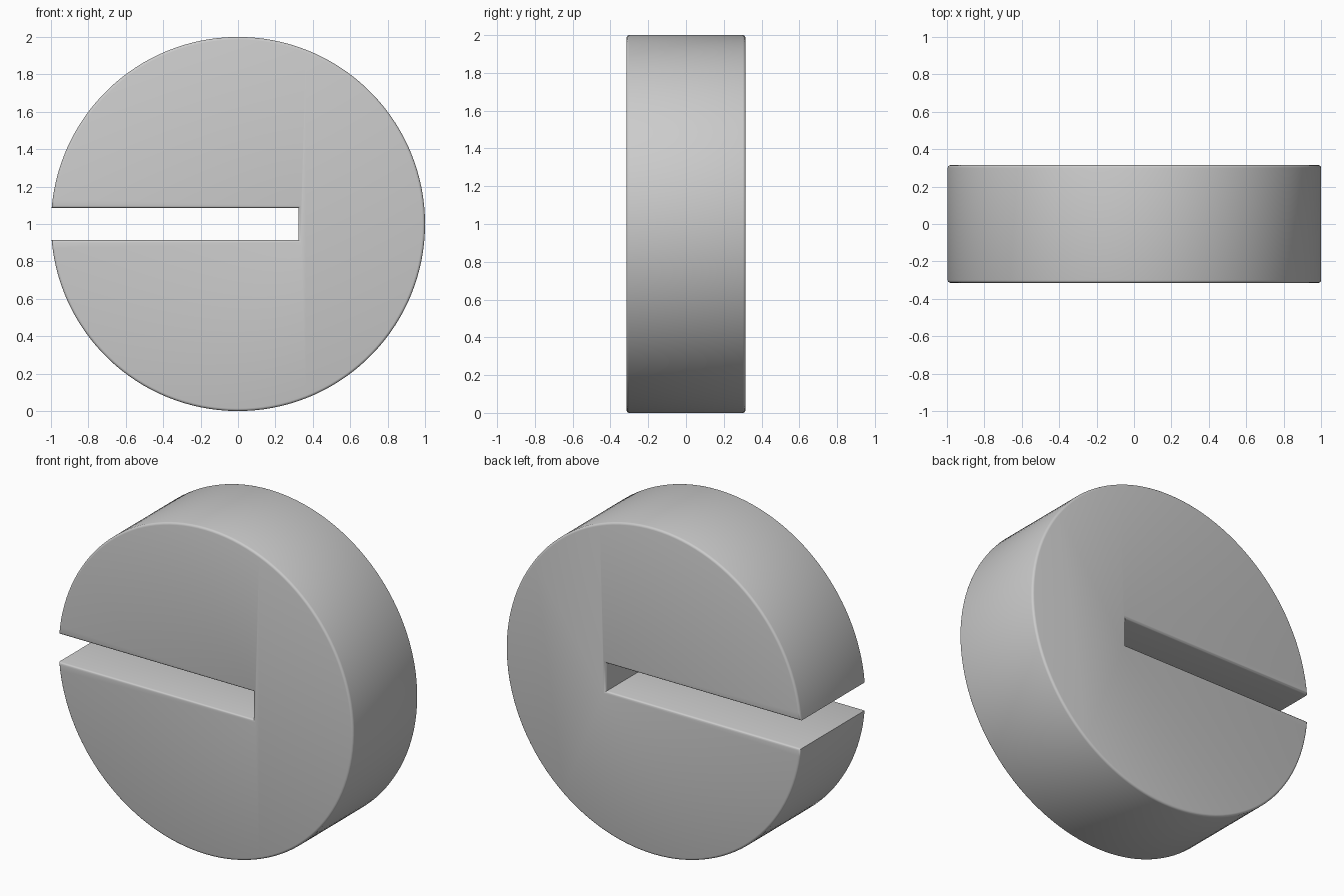
import bpy, bmesh, math

if "Cube" in bpy.data.objects:
    bpy.data.objects.remove(bpy.data.objects["Cube"])

HALF_DEPTH = 0.315
SLOT_HALF = 0.086
SLOT_END = 0.323
SEGMENTS = 128

# outline: round rim running from one lip of the slot to the other, then the slot end
start = math.pi - math.asin(SLOT_HALF)
outline = []
for i in range(SEGMENTS + 1):
    a = start - 2 * start * i / SEGMENTS
    outline.append((math.cos(a), 1 + math.sin(a)))
outline += [(SLOT_END, 1 - SLOT_HALF), (SLOT_END, 1 + SLOT_HALF)]

# extrude the outline into a slotted disc
bm = bmesh.new()
face = bm.faces.new([bm.verts.new((x, -HALF_DEPTH, z)) for x, z in outline])
ext = bmesh.ops.extrude_face_region(bm, geom=[face], use_keep_orig=True)
for v in ext["geom"]:
    if isinstance(v, bmesh.types.BMVert):
        v.co.y = HALF_DEPTH
bmesh.ops.recalc_face_normals(bm, faces=bm.faces[:])

# round the edges around both flat faces
rims = [e for e in bm.edges if abs(e.verts[0].co.y - e.verts[1].co.y) < 1e-5]
bmesh.ops.bevel(bm, geom=rims, offset=0.014, segments=3, profile=0.5,
                affect='EDGES', clamp_overlap=True)
bmesh.ops.recalc_face_normals(bm, faces=bm.faces[:])

mesh = bpy.data.meshes.new("slotted_disc")
bm.to_mesh(mesh)
bm.free()
disc = bpy.data.objects.new("slotted_disc", mesh)
bpy.context.collection.objects.link(disc)

# smooth shading with crisp slot corners
bpy.context.view_layer.objects.active = disc
disc.select_set(True)
bpy.ops.object.shade_smooth_by_angle(angle=math.radians(35))
